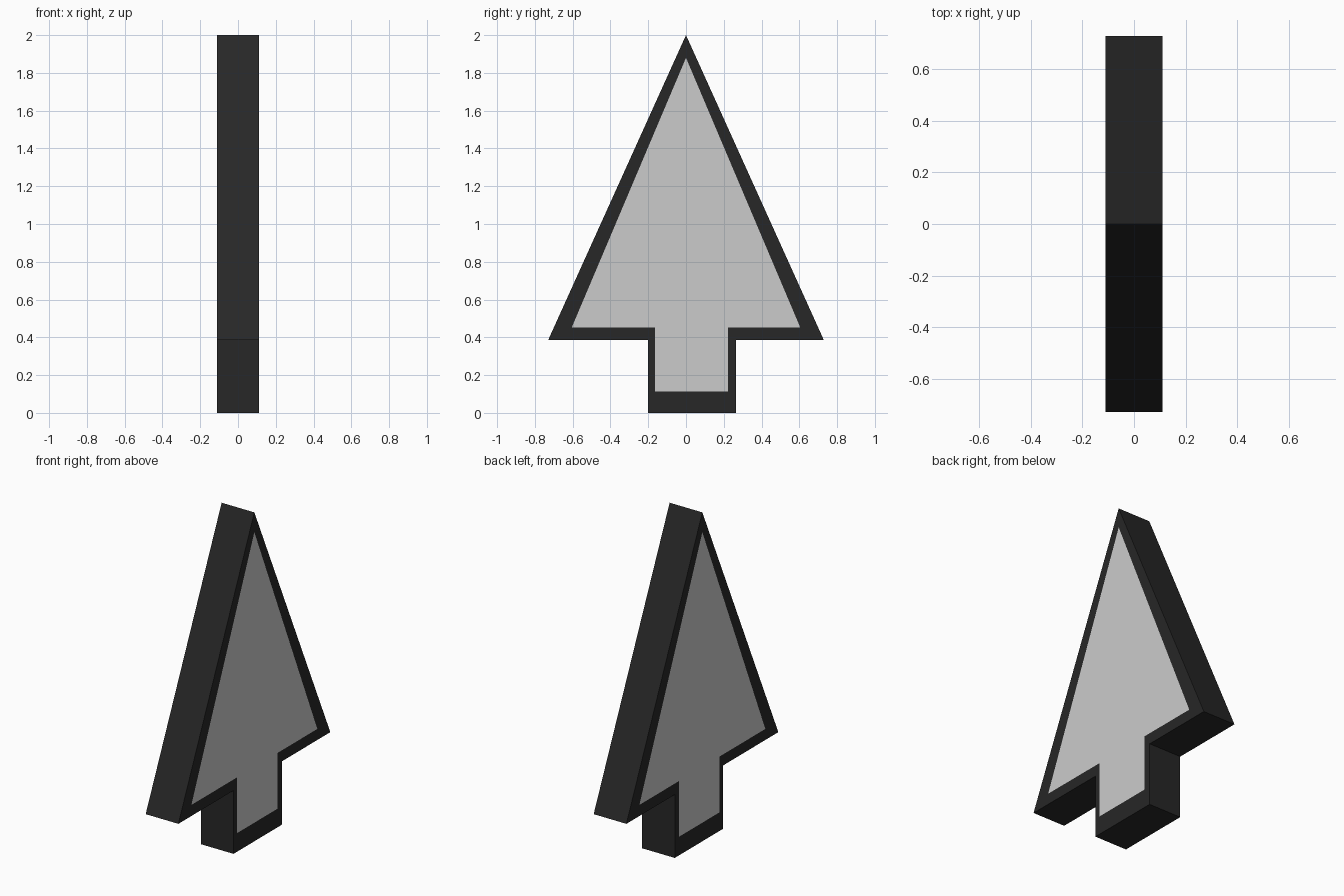
import bpy, bmesh

if "Cube" in bpy.data.objects:
    bpy.data.objects.remove(bpy.data.objects["Cube"])

HALF = 0.11  # half thickness along x

# matching (y, z) outlines: outer edge and inner panel edge
OUTER = [(0, 2.0), (-0.73, 0.385), (-0.2, 0.385), (-0.2, 0),
         (0.265, 0), (0.265, 0.385), (0.73, 0.385)]
INNER = [(0, 1.88), (-0.605, 0.452), (-0.165, 0.452), (-0.165, 0.113),
         (0.222, 0.113), (0.222, 0.452), (0.605, 0.452)]


def ring(bm, outline, x):
    return [bm.verts.new((x, y, z)) for y, z in outline]


def bridge(bm, a, b):
    n = len(a)
    for i in range(n):
        j = (i + 1) % n
        bm.faces.new((a[i], a[j], b[j], b[i]))


def finish(bm, name):
    mesh = bpy.data.meshes.new(name)
    bm.to_mesh(mesh)
    bm.free()
    obj = bpy.data.objects.new(name, mesh)
    bpy.context.collection.objects.link(obj)
    return obj


# dark border: rim on both sides joined by the outer walls
bm = bmesh.new()
in_r, out_r = ring(bm, INNER, HALF), ring(bm, OUTER, HALF)
out_l, in_l = ring(bm, OUTER, -HALF), ring(bm, INNER, -HALF)
for a, b in ((in_r, out_r), (out_r, out_l), (out_l, in_l)):
    bridge(bm, a, b)
bmesh.ops.recalc_face_normals(bm, faces=bm.faces)
# make sure the rim on the right side faces +x
bm.normal_update()
if bm.faces[:][0].normal.x < 0:
    bmesh.ops.reverse_faces(bm, faces=bm.faces)
border = finish(bm, "arrow_border")
dark = bpy.data.materials.new("dark")
dark.diffuse_color = (0.02, 0.02, 0.02, 1)
dark.use_nodes = True
dark.node_tree.nodes["Principled BSDF"].inputs["Base Color"].default_value = dark.diffuse_color
border.data.materials.append(dark)

# grey arrow panels, flush with the border on each side
for name, x in (("right_panel", HALF), ("left_panel", -HALF)):
    bm = bmesh.new()
    face = bm.faces.new(ring(bm, INNER, x))
    face.normal_update()
    if face.normal.x * x < 0:
        face.normal_flip()
    finish(bm, name)
